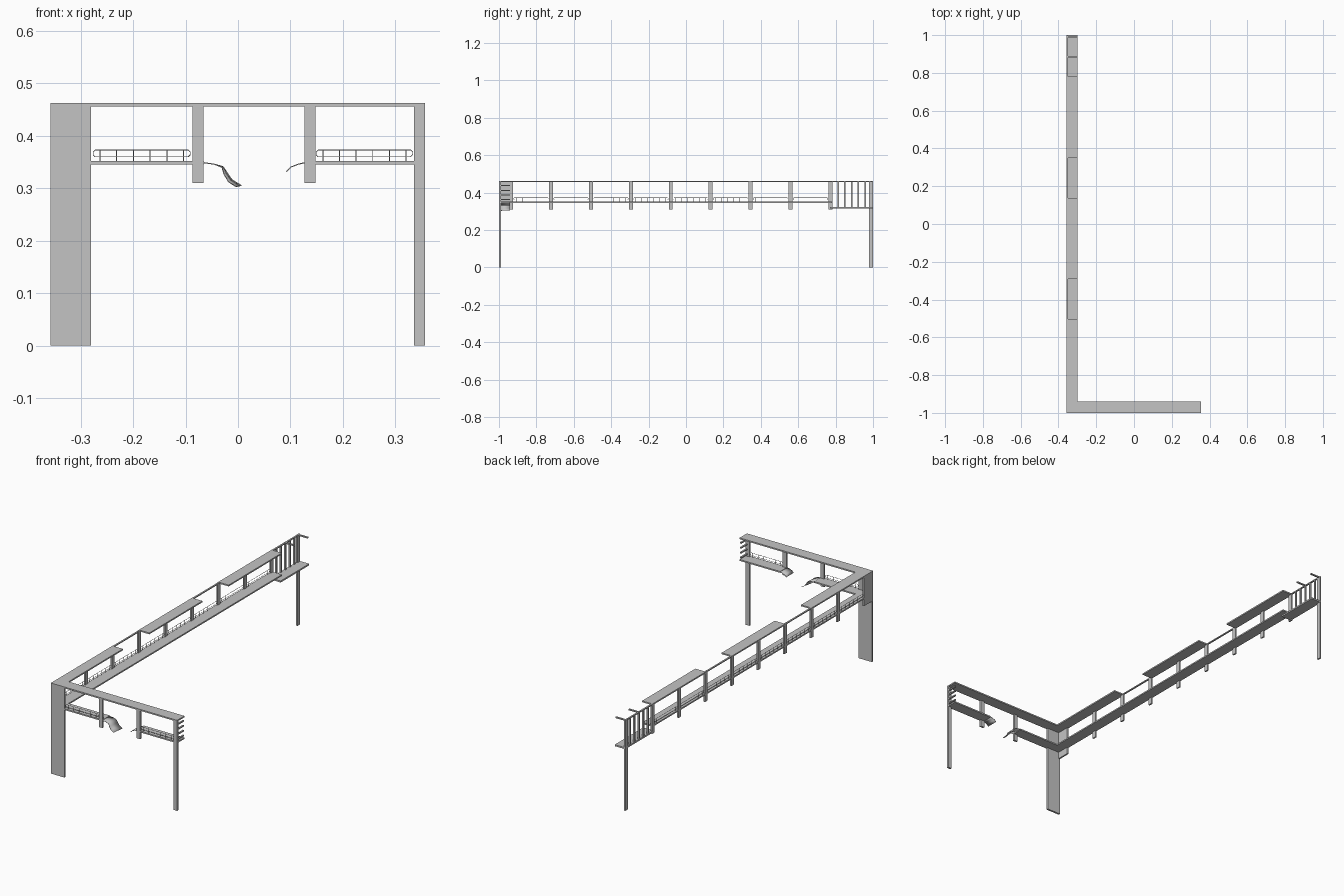
import bpy, bmesh
from mathutils import Vector

cube = bpy.data.objects.get("Cube")
if cube:
    bpy.data.objects.remove(cube, do_unlink=True)

grey = bpy.data.materials.new("plain grey")
grey.use_nodes = True
tone = (0.55, 0.55, 0.55, 1)
grey.diffuse_color = tone
grey.node_tree.nodes["Principled BSDF"].inputs["Base Color"].default_value = tone

WEST, EAST, FRONT, BACK = -0.357, 0.356, -1.0, 1.0
TOP, FLOOR, LOW = 0.4625, 0.352, 0.31
DEPTH, SHEET, POST = 0.059, 0.007, 0.021


def finish(name, bm):
    mesh = bpy.data.meshes.new(name)
    bm.to_mesh(mesh)
    bm.free()
    mesh.materials.append(grey)
    obj = bpy.data.objects.new(name, mesh)
    bpy.context.collection.objects.link(obj)
    return obj


def box(name, x, y, z):
    """Box from three (low, high) ranges."""
    bm = bmesh.new()
    bmesh.ops.create_cube(bm, size=1)
    for v in bm.verts:
        v.co = Vector([(r[0] + r[1]) / 2 + c * (r[1] - r[0])
                       for r, c in zip((x, y, z), v.co)])
    return finish(name, bm)


def wire(name, paths, radius=0.0009):
    """Thin rods along several (points, closed) paths."""
    curve = bpy.data.curves.new(name, "CURVE")
    curve.dimensions = "3D"
    curve.bevel_depth = radius
    curve.bevel_resolution = 1
    curve.use_fill_caps = True
    for points, closed in paths:
        spline = curve.splines.new("POLY")
        spline.points.add(len(points) - 1)
        for p, co in zip(spline.points, points):
            p.co = (*co, 1)
        spline.use_cyclic_u = closed
    curve.materials.append(grey)
    bpy.context.collection.objects.link(bpy.data.objects.new(name, curve))


def railing(name, start, end, place):
    """Low rounded rail loop with uprights; place maps (along, z) to a point."""
    low, high, r = 0.36, 0.373, 0.004
    loop = [(start + r, low), (end - r, low), (end, low + r), (end, high - r),
            (end - r, high), (start + r, high), (start, high - r), (start, low + r)]
    paths = [([place(a, z) for a, z in loop], True)]
    for i in range(6):
        a = start + (end - start) * (i + 0.4) / 5.8
        paths.append(([place(a, FLOOR), place(a, high)], False))
    wire(name, paths)


def curl(name, front, back):
    """Bent floor sheet lofted between its front and back edges."""
    bm = bmesh.new()
    rows = [(bm.verts.new((f[0], FRONT, f[1])),
             bm.verts.new((b[0], FRONT + DEPTH, b[1]))) for f, b in zip(front, back)]
    for (a, b), (c, d) in zip(rows, rows[1:]):
        bm.faces.new((a, c, d, b))
    obj = finish(name, bm)
    mod = obj.modifiers.new("thickness", "SOLIDIFY")
    mod.thickness = 0.002
    for p in obj.data.polygons:
        p.use_smooth = True


side = (WEST, WEST + 0.008)
face = (FRONT, FRONT + 0.01)
arm_x = (WEST, WEST + DEPTH)
arm_y = (FRONT, FRONT + DEPTH)
roof_z = (TOP - SHEET, TOP)
floor_z = (FLOOR - SHEET, FLOOR)

# corner pillar and legs
box("corner_pillar", (WEST, -0.28), face, (0, TOP))
box("corner_side_plate", side, (FRONT, -0.925), (LOW, TOP))
box("front_leg", (EAST - POST, EAST), face, (0, TOP))
box("back_leg", side, (BACK - POST, BACK), (0, TOP))

# short arm
box("short_roof", (WEST, EAST), arm_y, roof_z)
box("short_floor_left", (0.127, EAST), arm_y, floor_z)
box("short_floor_right", (WEST, -0.065), arm_y, floor_z)
for x in (-0.0865, 0.1265):
    box("short_post", (x, x + POST), face, (LOW, TOP))
for a, b in ((-0.276, -0.091), (0.149, 0.333)):
    railing("short_railing", a, b, lambda s, z: (s, FRONT + 0.005, z))
for i in range(4):
    z = 0.362 + 0.025 * i
    box("end_slat", (EAST - 0.009, EAST - 0.001), arm_y, (z - 0.003, z + 0.003))

# torn floor ends bending into the gap
curl("bent_floor_right",
     [(-0.066, 0.35), (-0.045, 0.347), (-0.03, 0.341), (-0.026, 0.328),
      (-0.017, 0.313), (-0.003, 0.304)],
     [(-0.066, 0.35), (-0.045, 0.347), (-0.028, 0.342), (-0.02, 0.33),
      (-0.011, 0.317), (0.007, 0.306)])
edge = [(0.128, 0.348), (0.115, 0.345), (0.102, 0.34), (0.093, 0.331)]
curl("bent_floor_left", edge, edge)

# long arm
box("long_floor", arm_x, (FRONT, 0.78), floor_z)
box("top_rail", side, (FRONT, BACK), (TOP - 0.006, TOP - 0.001))
for a, b in ((FRONT, -0.503), (-0.29, 0.138), (0.35, 0.78)):
    box("long_roof", arm_x, (a, b), roof_z)
step = 0.2134
for i in range(8):
    y = -0.935 + step * i
    if i:
        box("long_post", side, (y - POST / 2, y + POST / 2), (LOW, TOP))
    railing("long_railing", y + 0.014, y + step - 0.014,
            lambda s, z: (WEST + 0.004, s, z))
box("long_post", side, (0.762, 0.783), (LOW, TOP))

# open landing at the far end
box("landing_floor", arm_x, (0.77, BACK), (0.315, 0.323))
for i in range(5):
    y = 0.814 + 0.036 * i
    box("landing_bar", side, (y - 0.004, y + 0.004), (0.32, TOP - 0.003))
for y in (0.886, 0.991):
    box("roof_crossbar", arm_x, (y - 0.004, y + 0.004), (TOP - 0.006, TOP))
